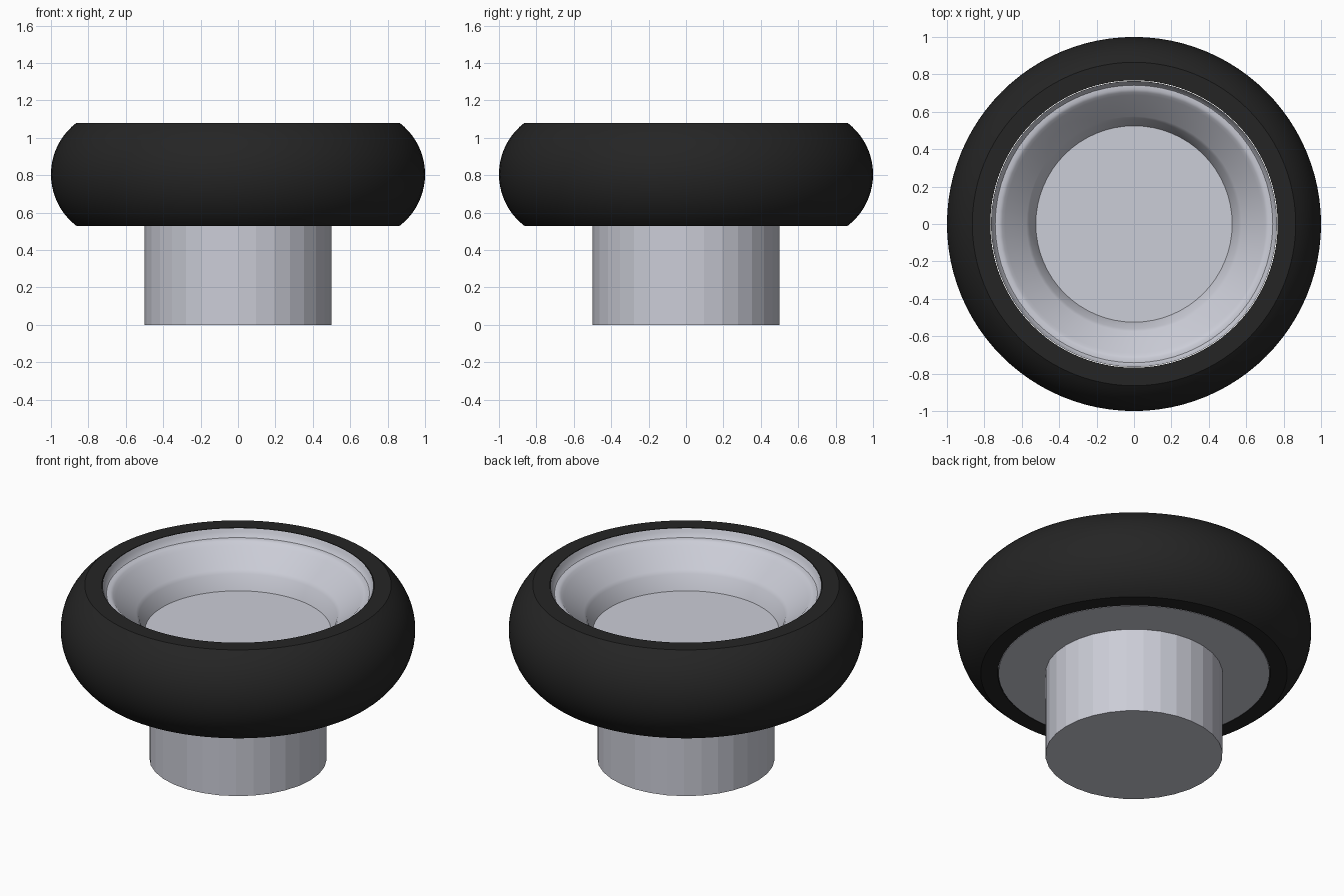
import bpy
import bmesh
from math import radians, sin, cos, pi, asin
from mathutils import Vector

cube = bpy.data.objects.get("Cube")
if cube:
    bpy.data.objects.remove(cube, do_unlink=True)


def make_material(name, rgb, roughness):
    mat = bpy.data.materials.new(name)
    mat.use_nodes = True
    color = (*rgb, 1.0)
    mat.diffuse_color = color
    bsdf = mat.node_tree.nodes["Principled BSDF"]
    bsdf.inputs["Base Color"].default_value = color
    bsdf.inputs["Roughness"].default_value = roughness
    return mat


def lathe(name, profile, segments, mat, closed=False, smooth_angle=None):
    """Spin a (radius, height) profile around the z axis."""
    bm = bmesh.new()
    verts = [bm.verts.new((r, 0, z)) for r, z in profile]
    edges = [bm.edges.new(pair) for pair in zip(verts, verts[1:])]
    if closed:
        edges.append(bm.edges.new((verts[-1], verts[0])))
    bmesh.ops.spin(bm, geom=verts + edges, cent=Vector(), axis=Vector((0, 0, 1)),
                   angle=2 * pi, steps=segments, use_merge=False)
    bmesh.ops.remove_doubles(bm, verts=bm.verts, dist=0.0005)
    bmesh.ops.recalc_face_normals(bm, faces=bm.faces)
    mesh = bpy.data.meshes.new(name)
    bm.to_mesh(mesh)
    bm.free()
    mesh.materials.append(mat)
    obj = bpy.data.objects.new(name, mesh)
    bpy.context.collection.objects.link(obj)
    if smooth_angle:
        bpy.ops.object.select_all(action='DESELECT')
        obj.select_set(True)
        bpy.context.view_layer.objects.active = obj
        bpy.ops.object.shade_smooth_by_angle(angle=radians(smooth_angle))
    return obj


rubber = make_material("black rubber", (0.018, 0.018, 0.018), 0.8)
metal = make_material("pale metal", (0.60, 0.61, 0.68), 0.4)

# Tyre: flat side walls with a bulging round tread
bottom, top = 0.53, 1.08
middle, half = (bottom + top) / 2, (top - bottom) / 2
bulge = 0.347
spread = asin(half / bulge)
steps = 20
tread = []
for i in range(steps + 1):
    a = spread * (2 * i / steps - 1)
    tread.append((1 - bulge + bulge * cos(a), middle + bulge * sin(a)))
lathe("tyre", [(0.768, bottom)] + tread + [(0.768, top)], 96, rubber,
      closed=True, smooth_angle=30)

# Rim: flat back plate, thin lip, shoulder, sloped dish and sunken floor
rim_profile = [
    (0, bottom), (0.765, bottom), (0.765, top - 0.002),
    (0.758, 1.06), (0.747, 1.035), (0.742, 1.03),
    (0.72, 1.03), (0.705, 1.022), (0.69, 1.005),
    (0.575, 0.91), (0.56, 0.89), (0.525, 0.80), (0, 0.80),
]
lathe("rim", rim_profile, 64, metal, smooth_angle=30)

# Hub: faceted axle stub under the rim
lathe("axle_stub", [(0, 0), (0.5, 0), (0.5, bottom + 0.05), (0, bottom + 0.05)], 32, metal)
